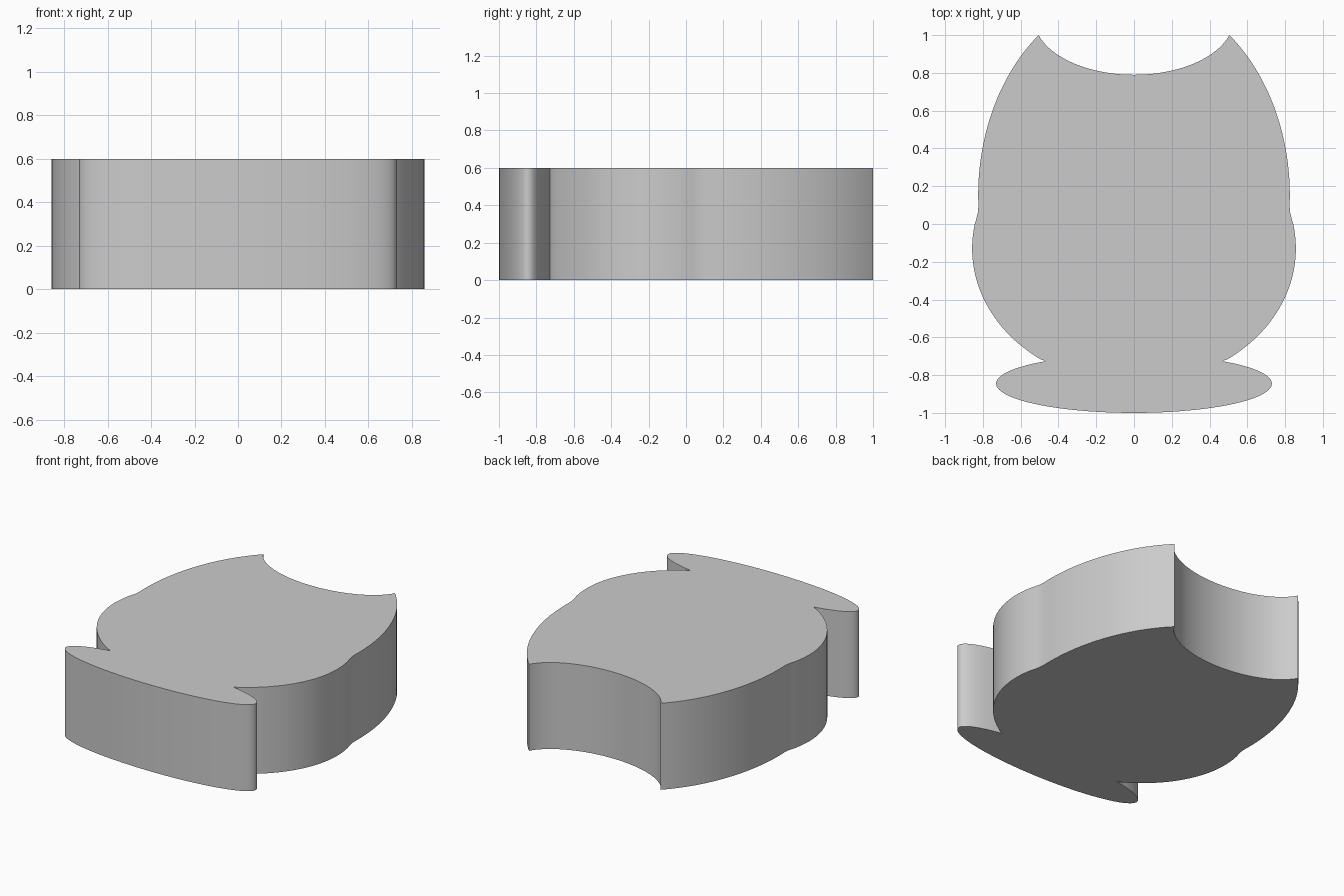
import bpy, bmesh
from math import sin, cos, pi, asin, acos

if "Cube" in bpy.data.objects:
    bpy.data.objects.remove(bpy.data.objects["Cube"])

HEIGHT = 0.6


def arc(cy, a, b, t0, t1, n):
    """Points on an ellipse centred on x = 0, from angle t0 to t1."""
    return [(a * cos(t0 + (t1 - t0) * i / n), cy + b * sin(t0 + (t1 - t0) * i / n))
            for i in range(n + 1)]


# Right half of the outline, from the bottom middle to the top middle
foot = arc(-0.845, 0.73, 0.155, -pi / 2, acos(0.468 / 0.73), 36)
belly = arc(-0.13, 0.857, 0.718, -acos(0.468 / 0.857), asin(0.13 / 0.718), 28)
waist = [(0.834, 0.03), (0.827, 0.06), (0.824, 0.09)]
shoulder = arc(0.15, 0.825, 1.075, -0.03, asin(0.85 / 1.075), 24)
scoop = arc(1.09, 0.53, 0.30, -asin(0.09 / 0.30), -pi / 2, 20)
half = foot + belly[1:] + waist + shoulder[1:] + scoop[1:]

# Mirror the half outline and extrude it into a slab
outline = half + [(-x, y) for x, y in reversed(half[1:-1])]
bm = bmesh.new()
base = bm.faces.new([bm.verts.new((x, y, 0)) for x, y in outline])
top = bmesh.ops.extrude_face_region(bm, geom=[base], use_keep_orig=True)
bmesh.ops.translate(bm, vec=(0, 0, HEIGHT),
                    verts=[g for g in top["geom"] if isinstance(g, bmesh.types.BMVert)])
bmesh.ops.recalc_face_normals(bm, faces=bm.faces)
mesh = bpy.data.meshes.new("body_slab")
bm.to_mesh(mesh)
bm.free()
body = bpy.data.objects.new("body_slab", mesh)
bpy.context.collection.objects.link(body)

# Smooth walls with crisp rims and corners
bpy.context.view_layer.objects.active = body
body.select_set(True)
bpy.ops.object.shade_smooth_by_angle(angle=0.52)
